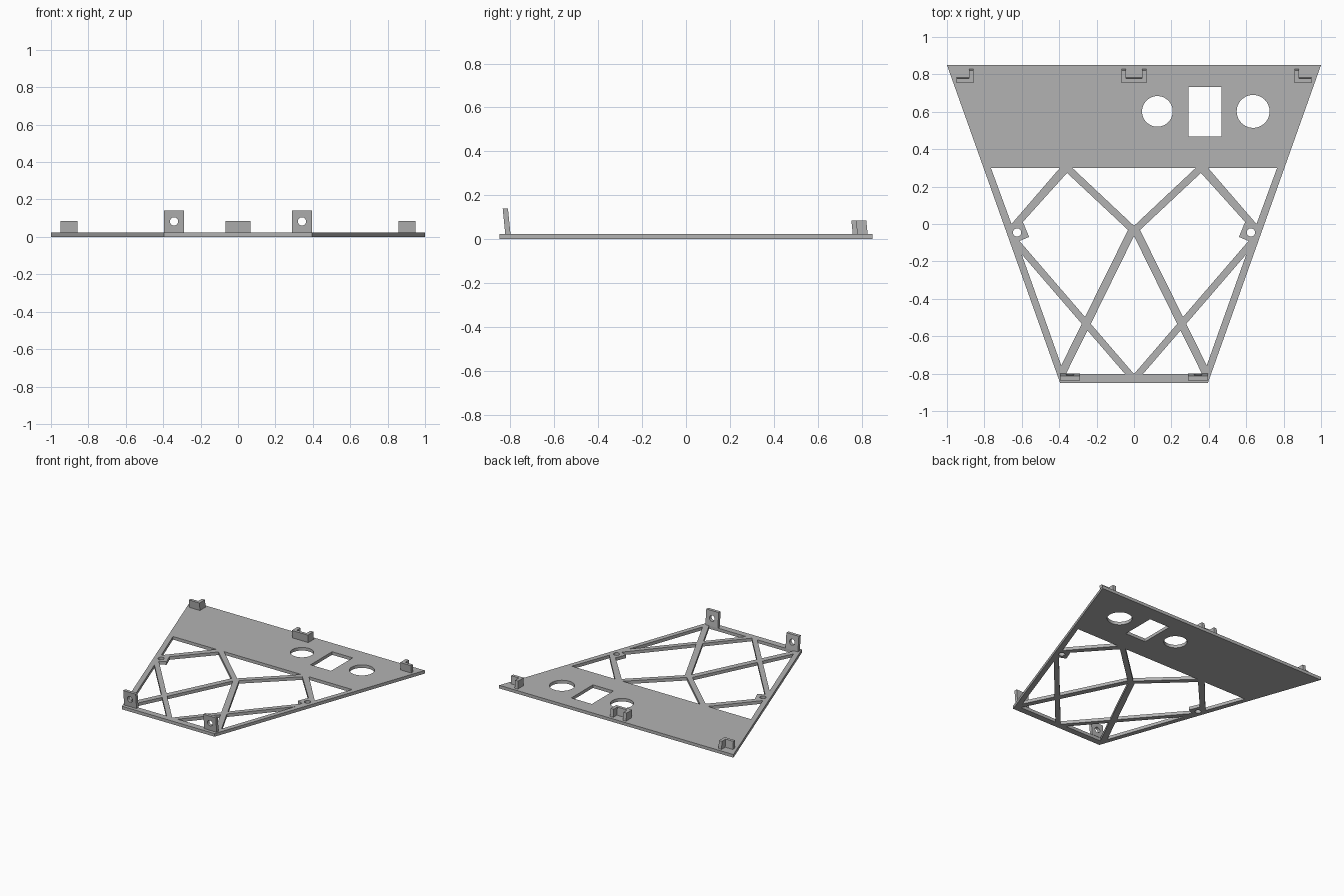
import bpy, bmesh, math
from mathutils import Vector

if "Cube" in bpy.data.objects:
    bpy.data.objects.remove(bpy.data.objects["Cube"])

THICK = 0.024      # plate thickness
LEAN = 0.1         # forward lean of the upright parts

grey = bpy.data.materials.new("plain grey")
grey.use_nodes = True
grey.diffuse_color = (0.45, 0.45, 0.45, 1)
grey.node_tree.nodes["Principled BSDF"].inputs["Base Color"].default_value = (0.45, 0.45, 0.45, 1)


def prism(name, outlines, z0, z1):
    """Extrude one or more flat outlines from z0 up to z1."""
    bm = bmesh.new()
    for pts in outlines:
        face = bm.faces.new([bm.verts.new((x, y, z0)) for x, y in pts])
        new = bmesh.ops.extrude_face_region(bm, geom=[face])["geom"]
        top = [g for g in new if isinstance(g, bmesh.types.BMVert)]
        bmesh.ops.translate(bm, verts=top, vec=(0, 0, z1 - z0))
    bmesh.ops.recalc_face_normals(bm, faces=bm.faces)
    mesh = bpy.data.meshes.new(name)
    bm.to_mesh(mesh)
    bm.free()
    mesh.materials.append(grey)
    obj = bpy.data.objects.new(name, mesh)
    bpy.context.collection.objects.link(obj)
    return obj


def cut(obj, cutter):
    mod = obj.modifiers.new("cut", "BOOLEAN")
    mod.operation = "DIFFERENCE"
    mod.solver = "EXACT"
    mod.object = cutter
    bpy.context.view_layer.objects.active = obj
    bpy.ops.object.modifier_apply(modifier=mod.name)
    bpy.data.objects.remove(cutter)


def circle(x, y, r, n=32):
    return [(x + r * math.cos(math.tau * i / n), y + r * math.sin(math.tau * i / n)) for i in range(n)]


def box(x0, x1, y0, y1):
    return [(x0, y0), (x1, y0), (x1, y1), (x0, y1)]


def mirror(pts):
    return [(-x, y) for x, y in pts]


def lean(obj):
    for v in obj.data.vertices:
        v.co.y -= LEAN * (v.co.z - THICK)


# Base plate with truss openings
base = prism("base_plate", [[(-1, 0.85), (-0.395, -0.85), (0.395, -0.85), (1, 0.85)]], 0, THICK)

side_windows = [
    [(-0.765, 0.3), (-0.396, 0.3), (-0.655, 0.0)],
    [(-0.358, 0.273), (-0.594, 0.011), (-0.561, -0.069), (-0.612, -0.091),
     (-0.262, -0.497), (-0.032, -0.032)],
    [(-0.601, -0.161), (-0.279, -0.534), (-0.389, -0.756)],
    [(-0.249, -0.569), (-0.364, -0.802), (-0.048, -0.802)],
    circle(-0.625, -0.045, 0.022),
]
middle_windows = [
    [(-0.33, 0.3), (0.33, 0.3), (0, -0.01)],
    [(0, -0.064), (-0.231, -0.534), (0, -0.802), (0.231, -0.534)],
]
# Round and square openings in the rear panel
panel_holes = [circle(0.125, 0.602, 0.082, 48), circle(0.637, 0.602, 0.088, 48),
               box(0.291, 0.467, 0.468, 0.732)]

windows = side_windows + [mirror(w) for w in side_windows] + middle_windows + panel_holes
cut(base, prism("window_cutter", windows, -0.1, 0.1))

# Rear brackets: a U in the middle and an L at each corner
Y0, Y1, Y2, WALL = 0.76, 0.783, 0.828, 0.026
BRACKET_TOP = 0.084
corner = [(-0.948, Y0), (-0.857, Y0), (-0.857, Y2), (-0.857 - WALL, Y2), (-0.857 - WALL, Y1), (-0.948, Y1)]
w = 0.068
middle = [(-w, Y0), (w, Y0), (w, Y2), (w - WALL, Y2), (w - WALL, Y1),
          (WALL - w, Y1), (WALL - w, Y2), (-w, Y2)]
for name, pts in (("right_corner_bracket", corner), ("left_corner_bracket", mirror(corner)),
                  ("middle_bracket", middle)):
    lean(prism(name, [pts], THICK, BRACKET_TOP))

# Front upright lugs, each with a bolt hole
for name, side in (("right_front_lug", -1), ("left_front_lug", 1)):
    x = side * 0.342
    lug = prism(name, [box(x - 0.053, x + 0.053, -0.824, -0.8)], THICK, 0.14)
    drill = prism("drill", [circle(x, 0, 0.022)], -0.1, 0.1)
    for v in drill.data.vertices:
        v.co = Vector((v.co.x, v.co.z - 0.812, 0.083 - v.co.y))
    cut(lug, drill)
    lean(lug)
